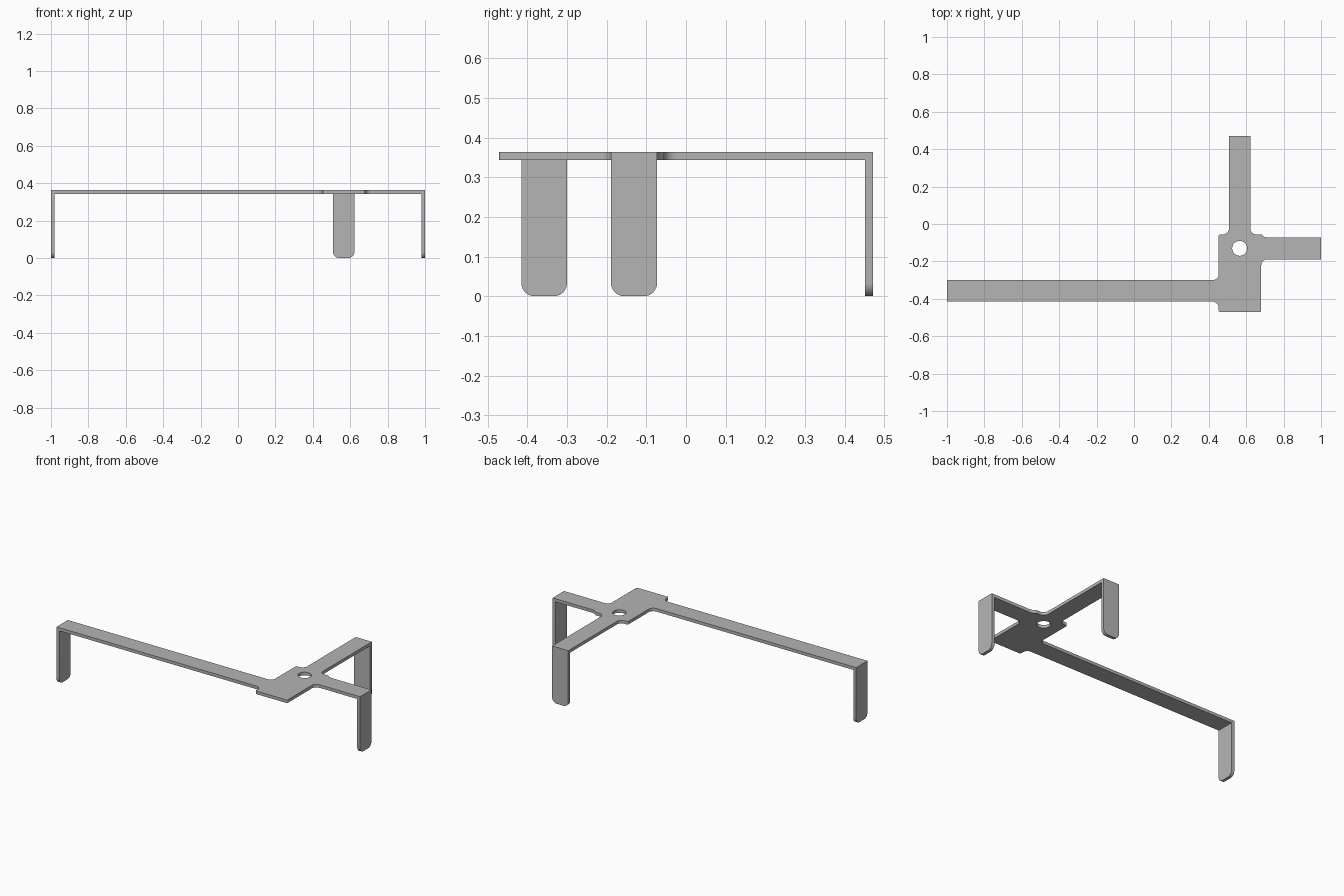
import bpy, bmesh, math
from mathutils import Matrix, Vector

cube = bpy.data.objects.get("Cube")
if cube:
    bpy.data.objects.remove(cube, do_unlink=True)

TOP, THICK = 0.363, 0.02
BACK = 0.471
HOLE_X, HOLE_Y, HOLE_R = 0.565, -0.13, 0.04

metal = bpy.data.materials.new("plain_grey")
metal.use_nodes = True
grey = (0.46, 0.46, 0.46, 1)
metal.diffuse_color = grey
metal.node_tree.nodes["Principled BSDF"].inputs["Base Color"].default_value = grey


def rounded(corners, steps=8):
    """Replace each (x, y, radius) corner with an arc tangent to both edges."""
    out = []
    for i, (x, y, r) in enumerate(corners):
        p = Vector((x, y))
        if not r:
            out.append(p)
            continue
        a = (Vector(corners[i - 1][:2]) - p).normalized()
        b = (Vector(corners[(i + 1) % len(corners)][:2]) - p).normalized()
        half = a.angle(b) / 2
        centre = p + (a + b).normalized() * r / math.sin(half)
        start = p + a * r / math.tan(half) - centre
        end = p + b * r / math.tan(half) - centre
        sweep = start.angle(end)
        for k in range(steps + 1):
            t = k / steps
            arc = start * math.sin((1 - t) * sweep) + end * math.sin(t * sweep)
            out.append(centre + arc / math.sin(sweep))
    return out


def prism(name, loops, matrix):
    """Fill the outline (further loops are holes) and extrude it by THICK."""
    bm = bmesh.new()
    edges = []
    for loop in loops:
        vs = [bm.verts.new((p.x, p.y, 0)) for p in loop]
        edges += [bm.edges.new((vs[i - 1], vs[i])) for i in range(len(vs))]
    bmesh.ops.triangle_fill(bm, edges=edges, use_beauty=True)
    ext = bmesh.ops.extrude_face_region(bm, geom=bm.faces[:], use_keep_orig=True)
    moved = [g for g in ext["geom"] if isinstance(g, bmesh.types.BMVert)]
    bmesh.ops.translate(bm, verts=moved, vec=(0, 0, THICK))
    bmesh.ops.recalc_face_normals(bm, faces=bm.faces[:])
    bm.transform(matrix)
    mesh = bpy.data.meshes.new(name)
    bm.to_mesh(mesh)
    bm.free()
    mesh.materials.append(metal)
    obj = bpy.data.objects.new(name, mesh)
    bpy.context.collection.objects.link(obj)
    bpy.ops.object.select_all(action="DESELECT")
    obj.select_set(True)
    bpy.context.view_layer.objects.active = obj
    bpy.ops.object.shade_smooth_by_angle(angle=math.radians(30))
    return obj


# Flat plate with three arms and a round hole
outline = rounded([
    (-1, -0.415, 0), (0.453, -0.415, 0.033), (0.453, -BACK, 0.008),
    (0.68, -BACK, 0.008), (0.68, -0.189, 0.033), (1, -0.189, 0),
    (1, -0.073, 0), (0.712, -0.073, 0), (0.695, -0.068, 0),
    (0.682, -0.056, 0.004), (0.622, -0.056, 0.033), (0.622, BACK, 0),
    (0.508, BACK, 0), (0.508, -0.056, 0.033), (0.453, -0.056, 0.008),
    (0.453, -0.3, 0.033), (-1, -0.3, 0),
])
hole = [Vector((HOLE_X + HOLE_R * math.cos(math.tau * i / 48),
                HOLE_Y + HOLE_R * math.sin(math.tau * i / 48))) for i in range(48)]
prism("bracket_plate", [outline, hole], Matrix.Translation((0, 0, TOP - THICK)))


# Bent-down legs with rounded lower corners
def leg(name, low, high, axes, origin):
    height = TOP - THICK
    shape = rounded([(low, 0, 0.033), (high, 0, 0.033), (high, height, 0), (low, height, 0)])
    prism(name, [shape], Matrix.Translation(origin) @ Matrix(axes).transposed().to_4x4())


X, Y, Z = Vector((1, 0, 0)), Vector((0, 1, 0)), Vector((0, 0, 1))
leg("long_arm_leg", -0.415, -0.3, (Y, Z, X), (-1, 0, 0))
leg("short_arm_leg", -0.189, -0.073, (Y, Z, X), (1 - THICK, 0, 0))
leg("back_arm_leg", 0.508, 0.622, (X, Z, -Y), (0, BACK, 0))
